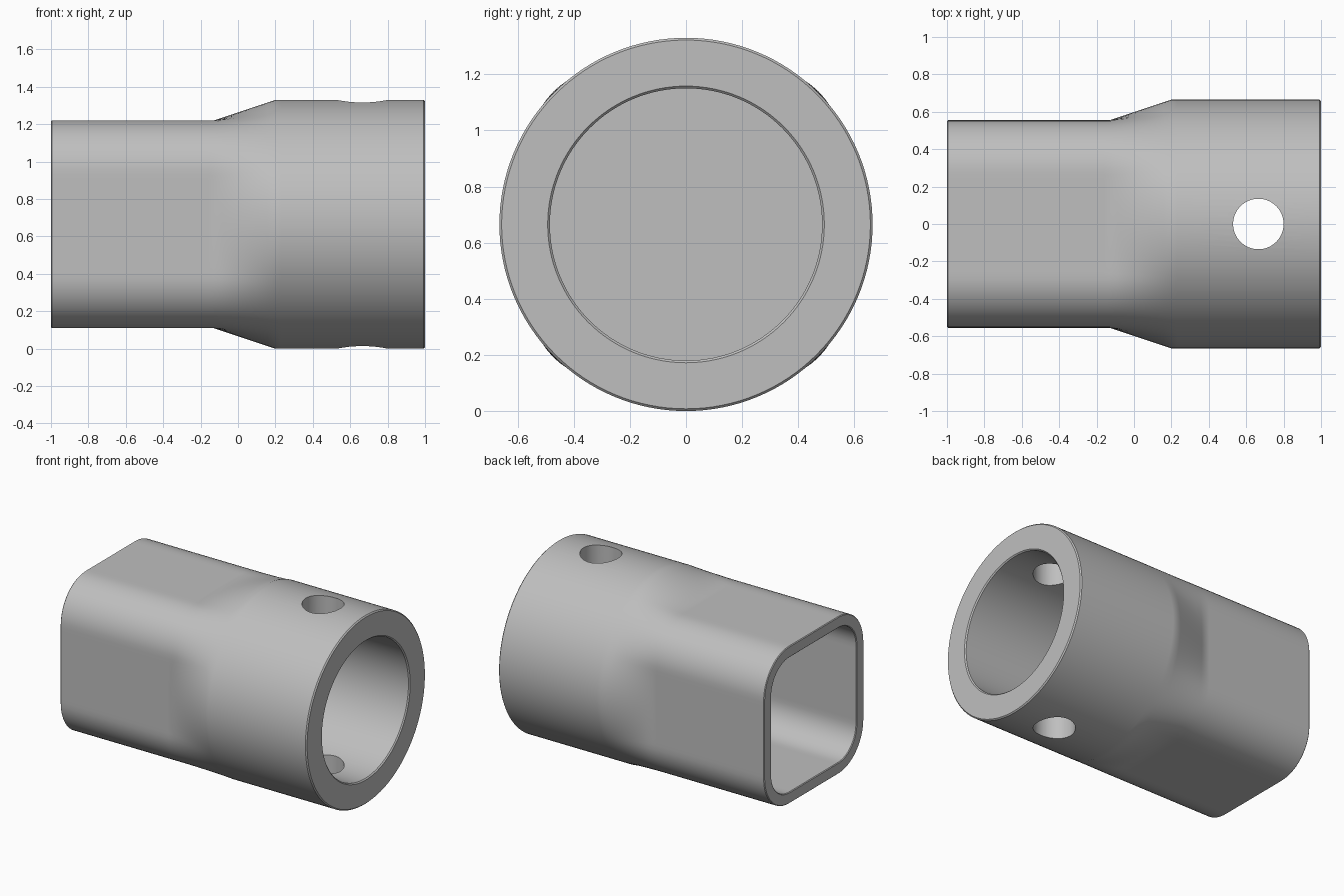
import bpy
import bmesh
from math import sin, cos, tan, pi, sqrt
from mathutils import Matrix

SIDES = 128
AXIS_Z = 0.665


def circle(r):
    return lambda t: r


def rounded_square(half, fillet):
    """Polar radius of a square with filleted corners."""
    c = half - fillet

    def radius(t):
        t = t % (pi / 2)
        t = min(t, pi / 2 - t)
        if half * tan(t) <= c:
            return half / cos(t)
        return c * (cos(t) + sin(t)) + sqrt(fillet ** 2 - (c * (cos(t) - sin(t))) ** 2)
    return radius


def blend(a, b, k):
    return lambda t: a(t) * (1 - k) + b(t) * k


old = bpy.data.objects.get("Cube")
if old:
    bpy.data.objects.remove(old, do_unlink=True)

grey = bpy.data.materials.new("plain grey")
grey.use_nodes = True
colour = (0.52, 0.52, 0.52, 1)
grey.diffuse_color = colour
grey.node_tree.nodes["Principled BSDF"].inputs["Base Color"].default_value = colour

# Sections along the x axis: square socket, outer skin, then round bore
square, tube = rounded_square(0.555, 0.28), circle(0.665)
socket, bore = rounded_square(0.475, 0.20), circle(0.485)
start, end = -0.13, 0.20
sections = [(start, socket), (-0.995, socket), (-1, rounded_square(0.48, 0.205)),
            (-1, rounded_square(0.55, 0.275)), (-0.995, square), (start - 0.03, square)]
sections += [(start + (end - start) * i / 8, blend(square, tube, i / 8)) for i in range(9)]
sections += [(end + 0.03, tube), (0.992, tube), (1, circle(0.657)),
             (1, circle(0.493)), (0.992, bore), (end, bore)]

bm = bmesh.new()
rings = []
for x, radius in sections:
    ring = []
    for i in range(SIDES):
        t = 2 * pi * i / SIDES
        ring.append(bm.verts.new((x, radius(t) * cos(t), AXIS_Z + radius(t) * sin(t))))
    rings.append(ring)
for a, b in zip(rings, rings[1:]):
    for i in range(SIDES):
        j = (i + 1) % SIDES
        bm.faces.new((a[i], a[j], b[j], b[i]))
# Solid web between socket and bore
bm.faces.new(rings[0])
bm.faces.new(rings[-1])
bmesh.ops.recalc_face_normals(bm, faces=bm.faces)
mesh = bpy.data.meshes.new("pipe_adapter")
bm.to_mesh(mesh)
bm.free()
mesh.materials.append(grey)
adapter = bpy.data.objects.new("pipe_adapter", mesh)
bpy.context.collection.objects.link(adapter)

# Cross pin hole through the top and bottom of the round end
bm = bmesh.new()
bmesh.ops.create_cone(bm, cap_ends=True, segments=64, radius1=0.135, radius2=0.135,
                      depth=2, matrix=Matrix.Translation((0.665, 0, AXIS_Z)))
cut_mesh = bpy.data.meshes.new("pin_hole_cutter")
bm.to_mesh(cut_mesh)
bm.free()
cut_mesh.materials.append(grey)
cutter = bpy.data.objects.new("pin_hole_cutter", cut_mesh)
bpy.context.collection.objects.link(cutter)
cutter.hide_render = True

mod = adapter.modifiers.new("pin hole", "BOOLEAN")
mod.operation = "DIFFERENCE"
mod.solver = "EXACT"
mod.object = cutter
bpy.ops.object.select_all(action="DESELECT")
adapter.select_set(True)
bpy.context.view_layer.objects.active = adapter
bpy.ops.object.modifier_apply(modifier=mod.name)
bpy.data.objects.remove(cutter, do_unlink=True)
bpy.ops.object.shade_smooth_by_angle(angle=pi / 6)
